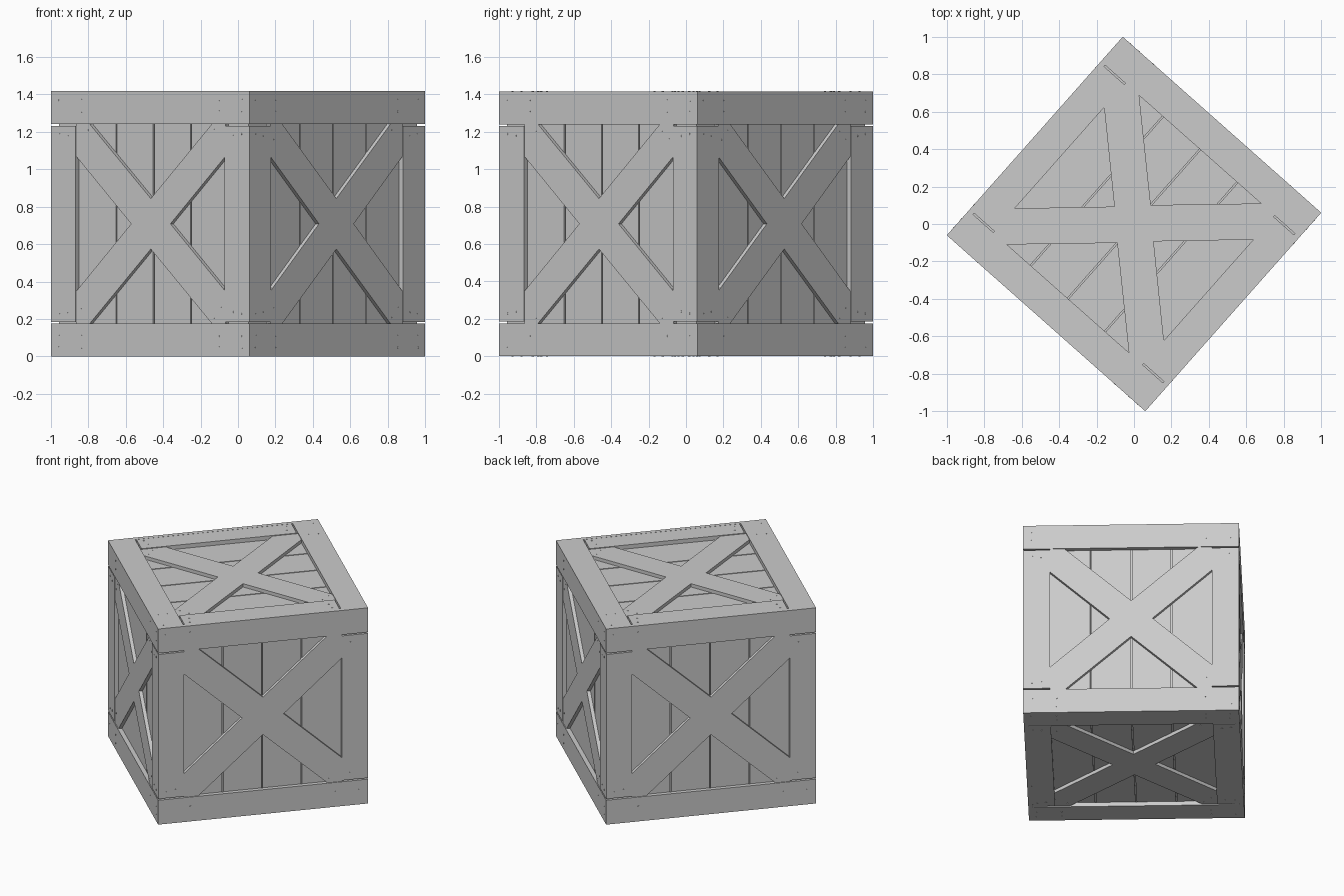
import bpy, bmesh
from math import radians, cos, sin, pi
from mathutils import Matrix, Vector

if "Cube" in bpy.data.objects:
    bpy.data.objects.remove(bpy.data.objects["Cube"])

H = 0.708      # half size of the crate
T = 0.03       # board thickness / panel recess
IN = 0.532     # half size of the framed opening
GAP = 0.009    # gap between stiles and rails
WORLD = Matrix.Translation((0, 0, H)) @ Matrix.Rotation(radians(-41.55), 4, 'Z')


def make(name, polys, mat):
    """Extrude outlines (points, low, high) along the face normal into one object."""
    bm = bmesh.new()
    for pts, lo, hi in polys:
        low = [bm.verts.new((u, v, lo)) for u, v in pts]
        top = [bm.verts.new((u, v, hi)) for u, v in pts]
        bm.faces.new(low[::-1])
        bm.faces.new(top)
        for i in range(len(pts)):
            j = (i + 1) % len(pts)
            bm.faces.new((low[i], low[j], top[j], top[i]))
    me = bpy.data.meshes.new(name)
    bmesh.ops.transform(bm, matrix=mat, verts=bm.verts)
    bmesh.ops.recalc_face_normals(bm, faces=bm.faces)
    bm.to_mesh(me)
    bm.free()
    ob = bpy.data.objects.new(name, me)
    bpy.context.collection.objects.link(ob)
    return ob


def rect(u0, u1, v0, v1):
    return [(u0, v0), (u1, v0), (u1, v1), (u0, v1)]


def nail(u, v, r=0.006):
    return [(u + r * cos(k * pi / 3), v + r * sin(k * pi / 3)) for k in range(6)]


def crate_face(side, mat, eu, ev):
    """One crate wall; eu and ev are the half extents of its frame."""
    # two full-length rails
    make(side + "_rails", [(rect(-eu, eu, IN, ev), H - T, H),
                           (rect(-eu, eu, -ev, -IN), H - T, H)], mat)
    # two stiles between the rails
    s = IN - GAP
    make(side + "_stiles", [(rect(IN, eu, -s, s), H - T, H - 0.001),
                            (rect(-eu, -IN, -s, s), H - T, H - 0.001)], mat)
    # X-shaped brace inside the frame
    q = [(0.14, 0), (IN, 0.36), (IN, IN), (0.435, IN), (0, 0.135)]
    cross = (q + [(-u, v) for u, v in q[-2::-1]]
             + [(-u, -v) for u, v in q[1:]] + [(u, -v) for u, v in q[-2:0:-1]])
    make(side + "_cross_brace", [(cross, H - T - 0.002, H - 0.006)], mat)
    # four upright planks behind the brace
    c, g, e = 0.265, 0.004, H - T - 0.001
    edges = [(-e, -c - g), (-c + g, -g), (g, c - g), (c + g, e)]
    make(side + "_planks", [(rect(a, b, -e, e), H - T - 0.012, H - T)
                            for a, b in edges], mat)
    # nail heads at the corners of the frame and ends of the brace
    nails = []
    for su in (-1, 1):
        for sv in (-1, 1):
            for u, v, top in ((0.655, 0.66, 0), (0.65, 0.60, 0), (0.49, 0.66, 0), (0.49, 0.60, 0),
                              (0.65, 0.48, 0), (0.59, 0.47, 0), (0.50, 0.45, -0.006), (0.45, 0.50, -0.006)):
                nails.append((nail(su * u, sv * v), H + top - 0.004, H + top + 0.001))
    make(side + "_nails", nails, mat)


def basis(u, v):
    u, v = Vector(u), Vector(v)
    return WORLD @ Matrix((u, v, u.cross(v))).transposed().to_4x4()


# inner core box
k = H - T - 0.011
make("core", [(rect(-k, k, -k, k), -k, k)], WORLD)

# six walls, butt-jointed at the edges
Z = (0, 0, 1)
crate_face("front", basis((1, 0, 0), Z), H, H)
crate_face("back", basis((-1, 0, 0), Z), H, H)
crate_face("right", basis((0, 1, 0), Z), H - T, H)
crate_face("left", basis((0, -1, 0), Z), H - T, H)
crate_face("top", basis((1, 0, 0), (0, 1, 0)), H - T, H - T)
crate_face("bottom", basis((1, 0, 0), (0, -1, 0)), H - T, H - T)
